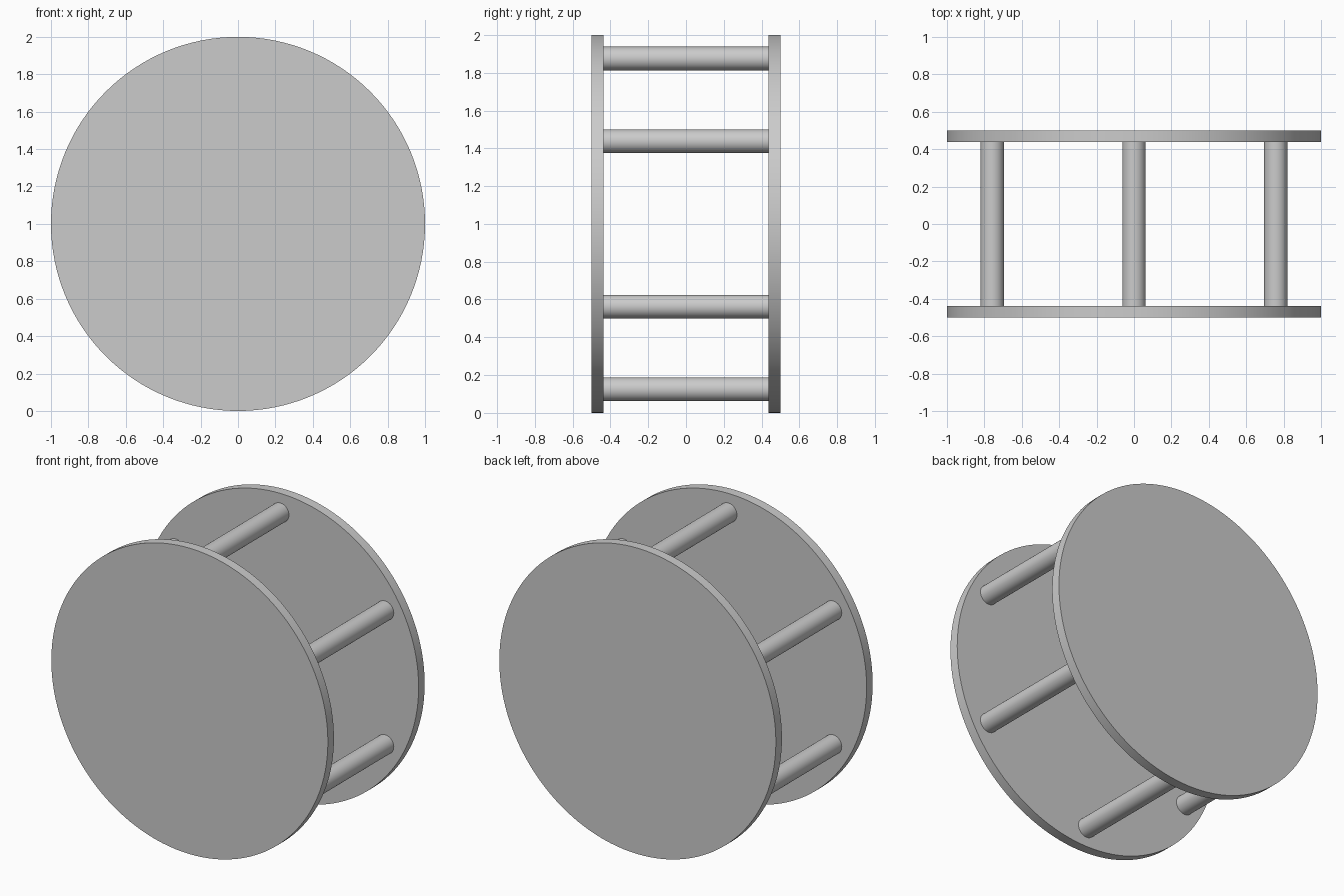
import bpy
import math

cube = bpy.data.objects.get("Cube")
if cube:
    bpy.data.objects.remove(cube, do_unlink=True)

HALF_DEPTH = 0.5
PLATE = 0.0625
ROD_RADIUS = 0.0625
ROD_RING = 0.875

grey = bpy.data.materials.new("light_grey")
grey.use_nodes = True
colour = (0.6, 0.6, 0.6, 1)
grey.diffuse_color = colour
grey.node_tree.nodes["Principled BSDF"].inputs["Base Color"].default_value = colour


def cylinder(name, radius, depth, location, sides):
    """Cylinder whose axis runs front to back."""
    bpy.ops.mesh.primitive_cylinder_add(
        vertices=sides, radius=radius, depth=depth,
        location=location, rotation=(math.pi / 2, 0, 0))
    obj = bpy.context.object
    obj.name = name
    obj.data.materials.append(grey)
    bpy.ops.object.shade_smooth_by_angle(angle=math.radians(30))
    return obj


# Round end plates
for name, side in (("front_disc", -1), ("back_disc", 1)):
    cylinder(name, 1, PLATE, (0, side * (HALF_DEPTH - PLATE / 2), 1), 128)

# Ring of six rods joining the plates, the first at the top
for i in range(6):
    angle = math.radians(90 + 60 * i)
    centre = (ROD_RING * math.cos(angle), 0, 1 + ROD_RING * math.sin(angle))
    cylinder(f"spacer_rod_{i + 1}", ROD_RADIUS, 2 * (HALF_DEPTH - PLATE), centre, 32)
